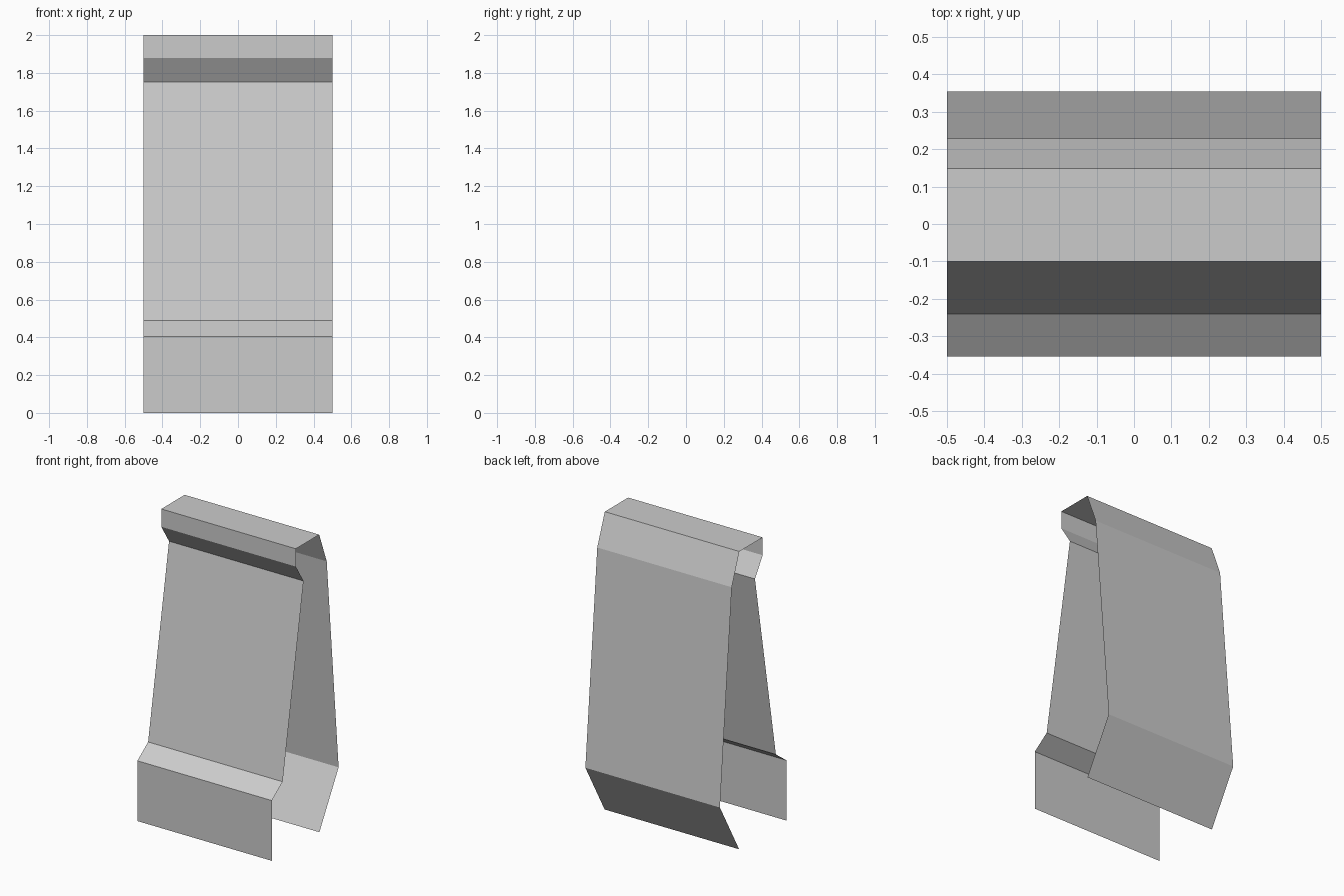
import bpy

if "Cube" in bpy.data.objects:
    bpy.data.objects.remove(bpy.data.objects["Cube"])

# Side profile (y, z) of the folded sheet: front foot, up, over the top, down the back
profile = [
    (-0.354, 0.0), (-0.354, 0.405),    # front skirt
    (-0.24, 0.488), (-0.018, 1.752),   # front ledge and panel
    (-0.10, 1.88), (-0.10, 2.0),       # overhanging lip
    (0.148, 2.0), (0.228, 1.79),       # top and rear bevel
    (0.354, 0.358), (0.15, 0.0),       # rear panel and tucked-in foot
]
half_width = 0.5


def extrude_sheet(name, points, hw):
    """Open sheet running along x, outward normals, no end caps."""
    verts = [(x, y, z) for y, z in points for x in (-hw, hw)]
    faces = [(2 * i, 2 * i + 1, 2 * i + 3, 2 * i + 2) for i in range(len(points) - 1)]
    mesh = bpy.data.meshes.new(name)
    mesh.from_pydata(verts, [], faces)
    mesh.update()
    obj = bpy.data.objects.new(name, mesh)
    bpy.context.collection.objects.link(obj)
    return obj


extrude_sheet("folded_sheet", profile, half_width)
